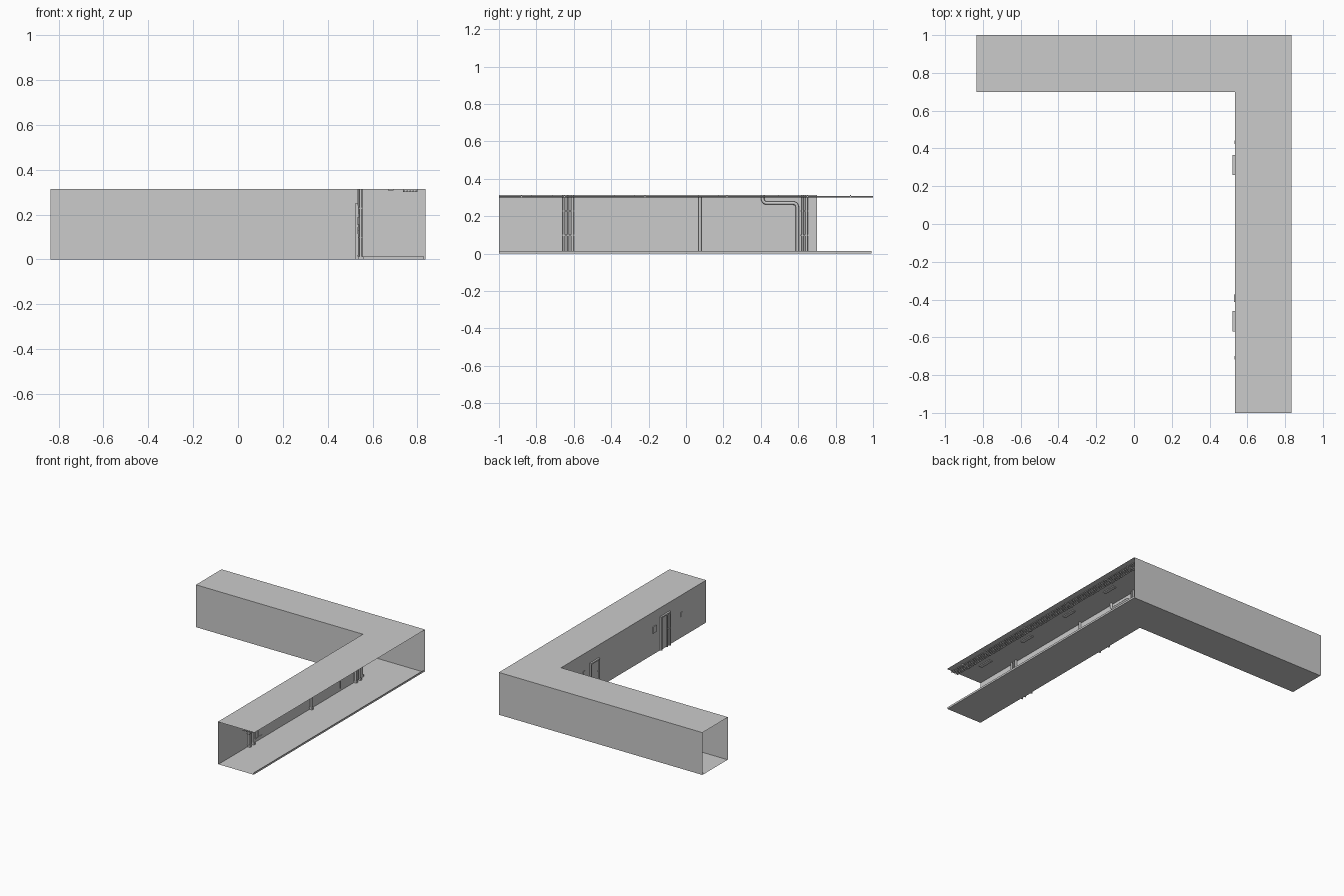
import bpy, bmesh, math
from mathutils import Vector

if "Cube" in bpy.data.objects:
    bpy.data.objects.remove(bpy.data.objects["Cube"])

X0, X1, XI = -0.835, 0.835, 0.535   # outer ends and inner wall in x
Y0, Y1, YI = -1.0, 1.0, 0.70        # outer ends and inner wall in y
H = 0.314


def mesh_object(name, faces):
    bm = bmesh.new()
    for f in faces:
        bm.faces.new([bm.verts.new(p) for p in f])
    bmesh.ops.remove_doubles(bm, verts=bm.verts, dist=1e-5)
    me = bpy.data.meshes.new(name)
    bm.to_mesh(me)
    bm.free()
    ob = bpy.data.objects.new(name, me)
    bpy.context.collection.objects.link(ob)
    return ob


def boxes(name, specs):
    """One object made of boxes given as (x0, x1, y0, y1, z0, z1)."""
    bm = bmesh.new()
    for x0, x1, y0, y1, z0, z1 in specs:
        vs = bmesh.ops.create_cube(bm, size=1)["verts"]
        for v in vs:
            v.co = Vector((x1 if v.co.x > 0 else x0,
                           y1 if v.co.y > 0 else y0,
                           z1 if v.co.z > 0 else z0))
    me = bpy.data.meshes.new(name)
    bm.to_mesh(me)
    bm.free()
    ob = bpy.data.objects.new(name, me)
    bpy.context.collection.objects.link(ob)
    return ob


def pipe(name, pts, r):
    cu = bpy.data.curves.new(name, 'CURVE')
    cu.dimensions = '3D'
    cu.bevel_depth = r
    cu.bevel_resolution = 2
    cu.use_fill_caps = True
    sp = cu.splines.new('POLY')
    sp.points.add(len(pts) - 1)
    for p, co in zip(sp.points, pts):
        p.co = (*co, 1)
    ob = bpy.data.objects.new(name, cu)
    bpy.context.collection.objects.link(ob)
    return ob


def ell(x1, y1, z):
    """L-shaped floor plan as a mitred pair of quads."""
    return [[(XI, Y0, z), (x1, Y0, z), (x1, y1, z), (XI, YI, z)],
            [(XI, YI, z), (x1, y1, z), (X0, y1, z), (X0, YI, z)]]


def run(path, z0, z1):
    return [[(*a, z0), (*b, z0), (*b, z1), (*a, z1)] for a, b in zip(path, path[1:])]


# Corridor shell: open ends and open right side
FX, FY = X1 - 0.006, Y1 - 0.008
mesh_object("floor", ell(FX, FY, 0.0))
mesh_object("ceiling", ell(X1, Y1, H))
mesh_object("inner_walls", run([(XI, Y0), (XI, YI), (X0, YI)], 0, H))
mesh_object("back_wall", run([(X1, Y1), (X0, Y1)], 0.0, H))

# Skirting around the floor edges
mesh_object("outer_skirting", run([(FX, Y0), (FX, FY), (X0, FY)], 0, 0.014))
d = 0.005
mesh_object("inner_skirting", run([(XI + d, Y0), (XI + d, YI + d), (X0, YI + d)], 0, 0.014))


# Doors with frames on the outside of the inner wall
def door(name, y0, y1, h):
    t, xf = 0.01, XI - 0.013
    boxes(name + "_frame", [(xf, XI, y0, y0 + t, 0, h), (xf, XI, y1 - t, y1, 0, h),
                            (xf, XI, y0 + t, y1 - t, h - t, h)])
    boxes(name + "_leaf", [(XI - 0.005, XI, y0 + t, y1 - t, 0.002, h - t)])


door("double_door", -0.57, -0.46, 0.25)
door("single_door", 0.26, 0.365, 0.22)
boxes("double_door_centre_post", [(XI - 0.011, XI, -0.535, -0.527, 0, 0.24)])
boxes("door_panel_trim", [(XI, XI + 0.003, y, y + 0.003, z0, z1)
                          for y in (-0.565, -0.529, -0.485)
                          for z0, z1 in ((0.02, 0.113), (0.145, 0.24))]
      + [(XI, XI + 0.003, y, y + 0.03, z, z + 0.003)
         for y in (-0.56, -0.515) for z in (0.02, 0.14)])
boxes("door_handles", [(XI - 0.01, XI + 0.008, y, y + 0.018, 0.128, 0.132)
                       for y in (0.263, -0.563)])

# Wall panels and switch boxes
boxes("wall_cabinet", [(XI - 0.006, XI + 0.004, -0.413, -0.373, 0.165, 0.207),
                       (XI - 0.006, XI + 0.008, -0.414, -0.372, 0.158, 0.165)])
boxes("switch_boxes", [(XI - 0.004, XI + 0.005, -0.718, -0.700, 0.155, 0.188),
                       (XI - 0.004, XI + 0.005, 0.423, 0.441, 0.155, 0.188)])
boxes("switch_conduit", [(XI, XI + 0.003, 0.430, 0.433, 0.014, 0.155)])

# Vertical pipes on the inner wall
PX = XI + 0.012
for i, (y, r) in enumerate([(-0.653, 0.007), (-0.630, 0.005), (-0.607, 0.008),
                            (0.075, 0.009), (0.622, 0.005), (0.644, 0.007)]):
    pipe(f"wall_pipe_{i + 1}", [(PX, y, 0.008), (PX, y, H)], r)
boxes("pipe_brackets", [(XI, PX + 0.008, y0, y1, z, z + 0.006)
                        for y0, y1 in ((-0.661, -0.598), (0.612, 0.652))
                        for z in (0.095, 0.225)])


# Pipe with two rounded bends
def arc(cy, cz, a0, a1, r=0.022):
    return [(PX, cy + r * math.cos(a), cz + r * math.sin(a))
            for a in [math.radians(a0 + (a1 - a0) * k / 5) for k in range(6)]]


pipe("bent_pipe", [(PX, 0.41, H)] + arc(0.432, 0.292, 180, 270)
     + arc(0.573, 0.248, 90, 0) + [(PX, 0.595, 0.008)], 0.009)
boxes("pipe_feet", [(XI, PX + 0.014, y - 0.008, y + 0.008, 0.0, 0.014)
                    for y in (-0.653, -0.607, 0.075, 0.595, 0.644)])

# Ceiling pipes with hangers
for i in range(5):
    x = 0.741 + i * 0.0135
    pipe(f"ceiling_pipe_{i + 1}", [(x, Y0, 0.305), (x, Y1, 0.305)], 0.004)
boxes("pipe_hangers", [(0.735, 0.8, y - 0.003, y + 0.003, 0.300, H)
                       for y in (-0.88, -0.65, -0.22, 0.22, 0.65, 0.88)])

# Ceiling lights
boxes("ceiling_lights", [(0.668, 0.694, y - 0.055, y + 0.055, 0.308, H)
                         for y in (-0.77, -0.33, 0.12, 0.55)])
